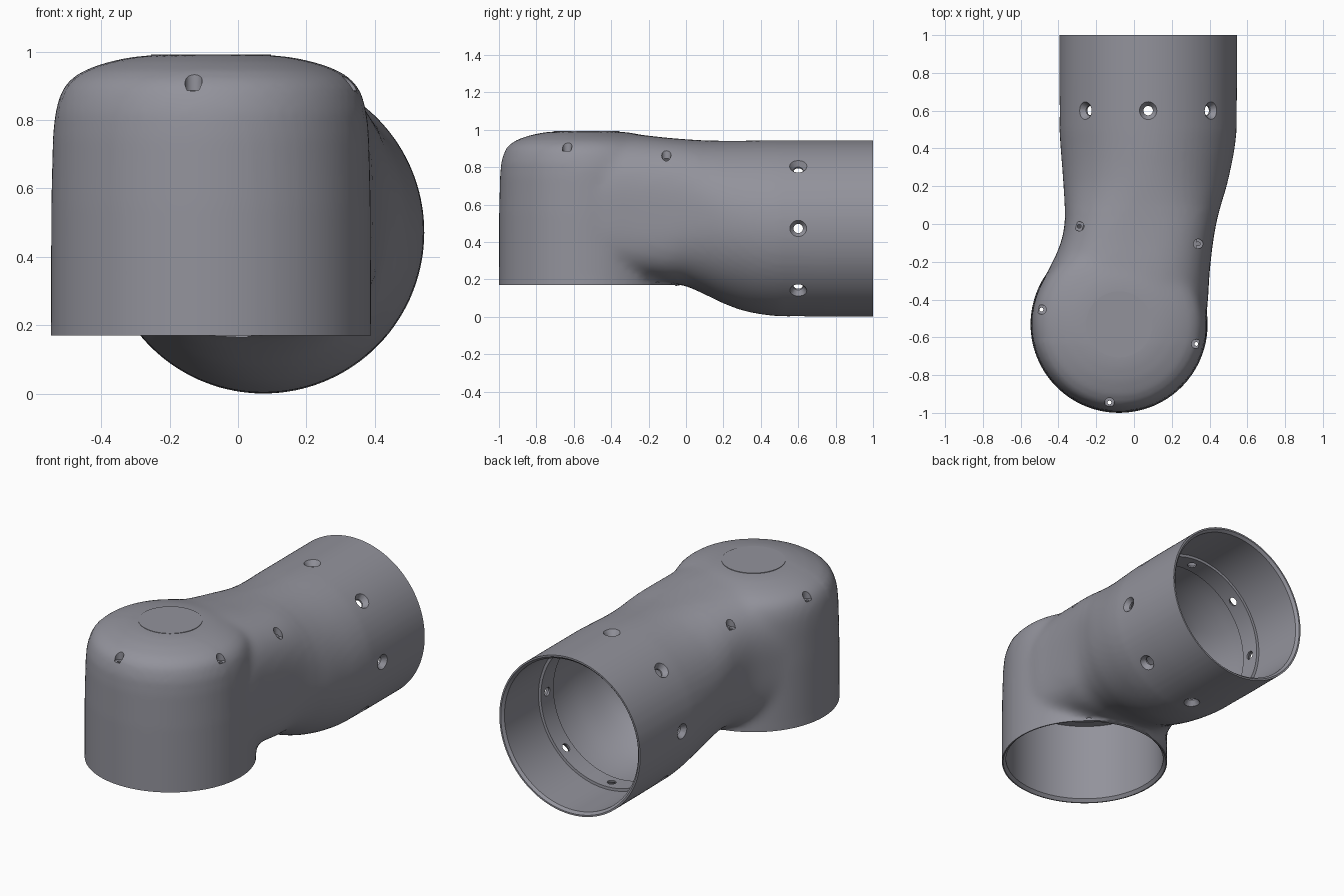
import bpy, bmesh, math
from mathutils import Vector, Matrix

if "Cube" in bpy.data.objects:
    bpy.data.objects.remove(bpy.data.objects["Cube"])

SEG = 96
CX, CY = -0.079, -0.531          # axis of the upright socket
TX, TZ = 0.075, 0.472            # axis of the horizontal socket


def to_object(name, bm):
    bmesh.ops.recalc_face_normals(bm, faces=bm.faces)
    mesh = bpy.data.meshes.new(name)
    bm.to_mesh(mesh)
    bm.free()
    ob = bpy.data.objects.new(name, mesh)
    bpy.context.collection.objects.link(ob)
    return ob


def add_skin(bm, rings):
    """Closed solid skinned through equal-length rings."""
    vs = [[bm.verts.new(p) for p in r] for r in rings]
    n = len(vs[0])
    for a, b in zip(vs, vs[1:]):
        for i in range(n):
            j = (i + 1) % n
            bm.faces.new((a[i], a[j], b[j], b[i]))
    bm.faces.new(vs[0])
    bm.faces.new(vs[-1])


def add_turned(bm, origin, axis, profile, seg):
    """Solid of revolution; profile is (radius, distance along axis)."""
    q = Vector(axis).to_track_quat('Z', 'Y')
    angles = [2 * math.pi * i / seg for i in range(seg)]
    add_skin(bm, [[Vector(origin) + q @ Vector((r * math.cos(t), r * math.sin(t), h))
                   for t in angles] for r, h in profile])


def skin(name, rings):
    bm = bmesh.new()
    add_skin(bm, rings)
    return to_object(name, bm)


def lathe(name, profile):
    bm = bmesh.new()
    add_turned(bm, (CX, CY, 0), (0, 0, 1), profile, SEG)
    return to_object(name, bm)


def boolean(target, tool, op, solver='MANIFOLD'):
    mod = target.modifiers.new(op, 'BOOLEAN')
    mod.operation, mod.object, mod.solver = op, tool, solver
    bpy.context.view_layer.objects.active = target
    bpy.ops.object.modifier_apply(modifier=mod.name)
    bpy.data.objects.remove(tool)


# Neck sections: y, left, right, bottom, top, squareness of upper and lower half
NECK = [(-.5, -.50, .38, .21, .984, 2.7, 4), (-.4, -.50, .392, .205, .982, 2.8, 4),
        (-.3, -.48, .397, .2, .978, 2.9, 4), (-.2, -.43, .406, .195, .968, 2.9, 3.8),
        (-.1, -.388, .418, .181, .957, 2.9, 3.4), (0, -.367, .435, .163, .949, 2.75, 2.7),
        (.1, -.367, .46, .12, .943, 2.4, 2.3), (.2, -.373, .49, .072, .941, 2.15, 2.1),
        (.3, -.38, .513, .035, .941, 2.05, 2), (.4, -.388, .532, .014, .943, 2, 2),
        (.5, -.394, .543, .003, .944, 2, 2), (.6, -.395, .545, 0, .944, 2, 2)]


def section(y):
    """Smoothly interpolated neck section."""
    f = min(max((y + .5) / .1, 0), len(NECK) - 1)
    i = min(int(f), len(NECK) - 2)
    t = f - i
    p = [NECK[min(max(i + k, 0), len(NECK) - 1)] for k in (-1, 0, 1, 2)]
    return [.5 * (2 * b + (c - a) * t + (2 * a - 5 * b + 4 * c - d) * t * t
                  + (3 * b - a - 3 * c + d) * t ** 3) for a, b, c, d in zip(*p)][1:]


def neck_ring(y, inset):
    xl, xr, zb, zt, up, low = section(y)
    cx, cz = (xl + xr) / 2, (zb + zt) / 2
    rx, rz = (xr - xl) / 2 - inset, (zt - zb) / 2 - inset
    ring = []
    for i in range(SEG):
        t = 2 * math.pi * (i + .5) / SEG
        c, s = math.cos(t), math.sin(t)
        e = 2 / (up if s > 0 else low)
        ring.append((cx + rx * math.copysign(abs(c) ** e, c), y,
                     cz + rz * math.copysign(abs(s) ** e, s)))
    return ring


ys = [-.5 + .025 * k for k in range(41)]

# Outer shell: upright domed socket joined to the neck and horizontal socket
body = lathe("elbow_body", [(.469, .12), (.468, .55), (.463, .75), (.457, .82), (.45, .85),
                            (.44, .879), (.427, .904), (.407, .924), (.37, .947),
                            (.30, .971), (.23, .985), (.18, .99), (.05, .99)])
boolean(body, skin("neck", [neck_ring(y, 0) for y in ys + [.75, 1.06]]), 'UNION', 'EXACT')

# Blend the crease where neck and dome meet
remesh = body.modifiers.new("blend", 'REMESH')
remesh.mode, remesh.voxel_size = 'VOXEL', .02
bpy.ops.object.modifier_apply(modifier=remesh.name)
bm = bmesh.new()
bm.from_mesh(body.data)
blend = [v for v in bm.verts if -.62 < v.co.y < .05 and v.co.z > .19]
for k in range(8):
    bmesh.ops.smooth_vert(bm, verts=blend, factor=.5,
                          use_axis_x=True, use_axis_y=True, use_axis_z=True)
bm.to_mesh(body.data)
bm.free()

# Trim both mouths flat
bm = bmesh.new()
add_turned(bm, (CX, CY, 0), (0, 0, 1), [(.488, 0), (.488, .17)], SEG)
add_turned(bm, (TX, 1, TZ), (0, 1, 0), [(.7, 0), (.7, .2)], 32)
boolean(body, to_object("trim", bm), 'DIFFERENCE')

# Upright cavity with a chamfered mouth and an inner step
boolean(body, lathe("upright_cavity", [(.462, .1), (.462, .17), (.446, .187), (.446, .66),
                                       (.397, .661), (.397, .86), (.37, .90), (.30, .938),
                                       (.17, .958), (.05, .96)]), 'DIFFERENCE')

# Horizontal cavity with a chamfered mouth and a raised inner band
steps = [(y, .028) for y in ys if y < .53]
steps += [(.54, .028), (.541, .04), (.66, .04), (.661, .024), (.985, .024), (1, .01), (1.1, .01)]
boolean(body, skin("neck_cavity", [neck_ring(y, d) for y, d in steps]), 'DIFFERENCE')

# Eight countersunk screw holes around the horizontal socket
bm = bmesh.new()
for k in range(8):
    a = k * math.pi / 4
    add_turned(bm, (TX, .6, TZ), (math.cos(a), 0, math.sin(a)),
               [(.025, .38), (.025, .44), (.054, .481)], 24)
boolean(body, to_object("socket_holes", bm), 'DIFFERENCE')

# Vertical screw pockets in the shoulder: x, y, floor height
bm = bmesh.new()
for x, y, floor in [(-.49, -.453, .885), (.33, -.635, .885), (-.13, -.945, .885),
                    (.34, -.105, .83), (-.29, -.012, .83)]:
    add_turned(bm, (x, y, 0), (0, 0, 1),
               [(.01, .6), (.01, floor), (.025, floor + .001), (.025, 1.05)], 24)
boolean(body, to_object("pockets", bm), 'DIFFERENCE')

# Round cap plate on the dome
bm = bmesh.new()
add_turned(bm, (CX, CY, 0), (0, 0, 1), [(.175, .975), (.175, .992)], 64)
plate = to_object("cap_plate", bm)

# Dark grey finish, sharp rims kept
grey = bpy.data.materials.new("dark_grey")
grey.diffuse_color = (.29, .29, .33, 1)
grey.use_nodes = True
grey.node_tree.nodes["Principled BSDF"].inputs["Base Color"].default_value = grey.diffuse_color
for ob in (body, plate):
    ob.data.materials.clear()
    ob.data.materials.append(grey)
    bpy.ops.object.select_all(action='DESELECT')
    ob.select_set(True)
    bpy.context.view_layer.objects.active = ob
    bpy.ops.object.shade_smooth_by_angle(angle=math.radians(35))
